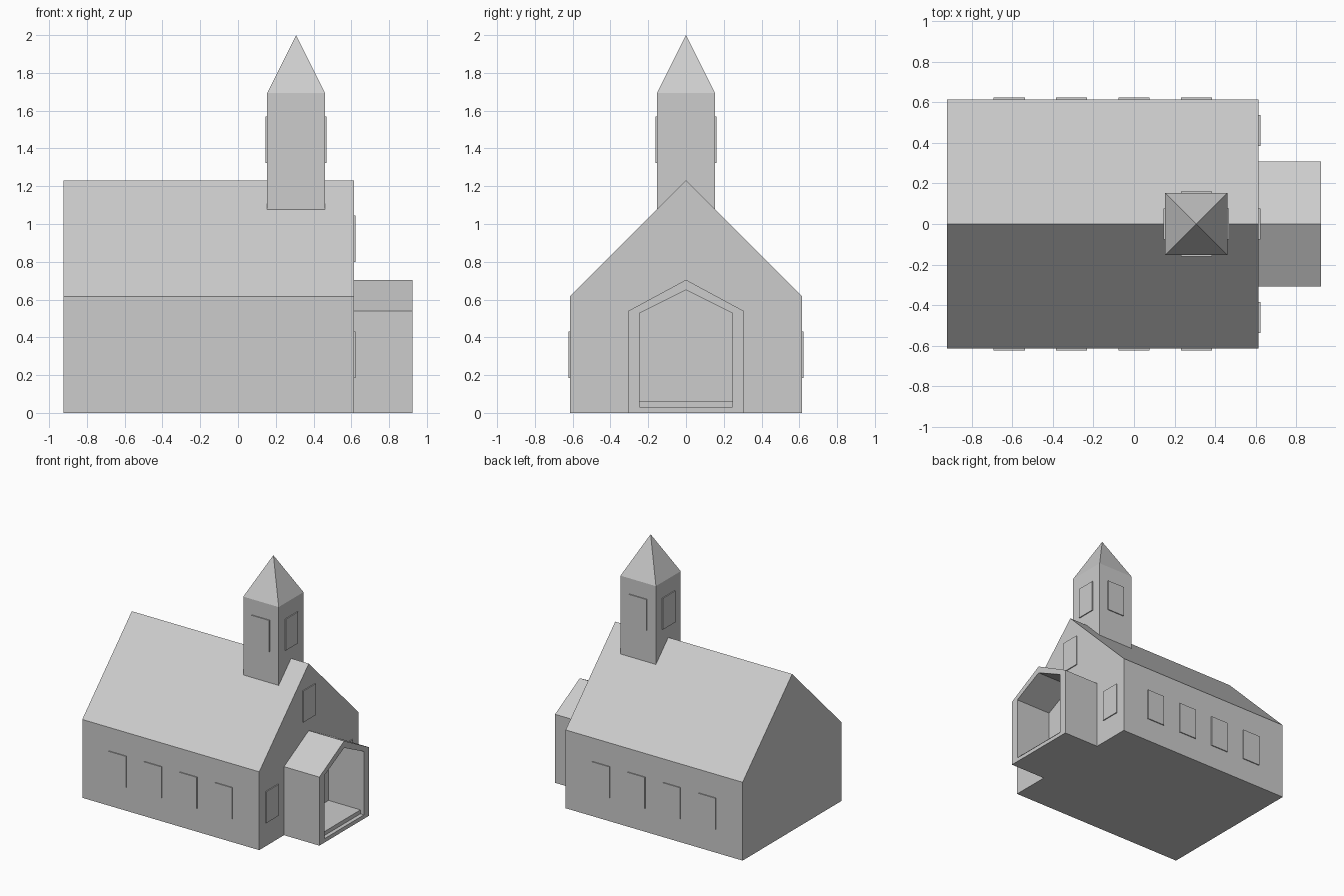
import bpy
import bmesh

if "Cube" in bpy.data.objects:
    bpy.data.objects.remove(bpy.data.objects["Cube"])

U = 2 / 13  # building module: everything is measured in units of this size

grey = bpy.data.materials.new("plain_grey")
grey.diffuse_color = (0.604, 0.604, 0.604, 1)
grey.use_nodes = True
grey.node_tree.nodes["Principled BSDF"].inputs["Base Color"].default_value = grey.diffuse_color


def finish(name, bm):
    """Turn a bmesh (in modules) into a grey object in scene units."""
    bmesh.ops.scale(bm, vec=(U, U, U), verts=bm.verts)
    bmesh.ops.recalc_face_normals(bm, faces=bm.faces)
    mesh = bpy.data.meshes.new(name)
    bm.to_mesh(mesh)
    bm.free()
    mesh.materials.append(grey)
    obj = bpy.data.objects.new(name, mesh)
    bpy.context.collection.objects.link(obj)
    return obj


def gable(half, base, eave, apex):
    """House-shaped (y, z) outline."""
    return [(-half, base), (half, base), (half, eave), (0, apex), (-half, eave)]


def loft(bm, rings, closed=False):
    """Join successive (x, outline) rings with quads; close into a loop or cap the ends."""
    loops = [[bm.verts.new((x, y, z)) for y, z in outline] for x, outline in rings]
    n = len(loops[0])
    pairs = list(zip(loops, loops[1:]))
    if closed:
        pairs.append((loops[-1], loops[0]))
    else:
        bm.faces.new(loops[0])
        bm.faces.new(loops[-1])
    for a, b in pairs:
        for i in range(n):
            j = (i + 1) % n
            bm.faces.new((a[i], a[j], b[j], b[i]))


def box(name, x0, x1, y0, y1, z0, z1):
    bm = bmesh.new()
    outline = [(y0, z0), (y1, z0), (y1, z1), (y0, z1)]
    loft(bm, [(x0, outline), (x1, outline)])
    return finish(name, bm)


# Main hall with gabled roof
bm = bmesh.new()
hall = gable(4, 0, 4, 8)
loft(bm, [(-6, hall), (4, hall)])
finish("main_hall", bm)

# Hollow entrance porch: outer shell folded into an inner shell
bm = bmesh.new()
outer = gable(2, 0, 3.5, 4.58)
inner = gable(1.6, 0.2, 3.43, 4.23)
loft(bm, [(4, outer), (6, outer), (6, inner), (4, inner)], closed=True)
finish("porch", bm)

# Raised porch floor, leaving a narrow lower step at the entrance
box("porch_floor", 4, 5.8, -1.6, 1.6, 0.2, 0.4)

# Bell tower with pyramid spire
bm = bmesh.new()
corners = [(1, -1), (3, -1), (3, 1), (1, 1)]
low = [bm.verts.new((x, y, 7)) for x, y in corners]
top = [bm.verts.new((x, y, 11)) for x, y in corners]
tip = bm.verts.new((2, 0, 13))
bm.faces.new(low)
for i in range(4):
    j = (i + 1) % 4
    bm.faces.new((low[i], low[j], top[j], top[i]))
    bm.faces.new((top[i], top[j], tip))
finish("bell_tower", bm)

# Window plates
T = 0.05  # plate thickness
H = 1.6   # window height
W = 0.5   # half width


def window_y(name, x, wall, z):
    """Plate on a wall facing along y, on the side given by the sign of wall."""
    out = wall + (T if wall > 0 else -T)
    box(name, x - W, x + W, min(wall, out), max(wall, out), z, z + H)


for wall, side in ((-4, "front"), (4, "back")):
    for i, x in enumerate((-4, -2, 0, 2)):
        window_y(f"{side}_window_{i + 1}", x, wall, 1.2)
for wall, side in ((-1, "front"), (1, "back")):
    window_y(f"tower_{side}_window", 2, wall, 8.6)

# Gable wall windows: two beside the porch, one above it
for i, (y, z) in enumerate(((-3, 1.2), (3, 1.2), (0, 5.2))):
    box(f"gable_window_{i + 1}", 4, 4 + T, y - W, y + W, z, z + H)
box("tower_right_window", 3, 3 + T, -W, W, 8.6, 8.6 + H)
box("tower_left_window", 1 - T, 1, -W, W, 8.6, 8.6 + H)
